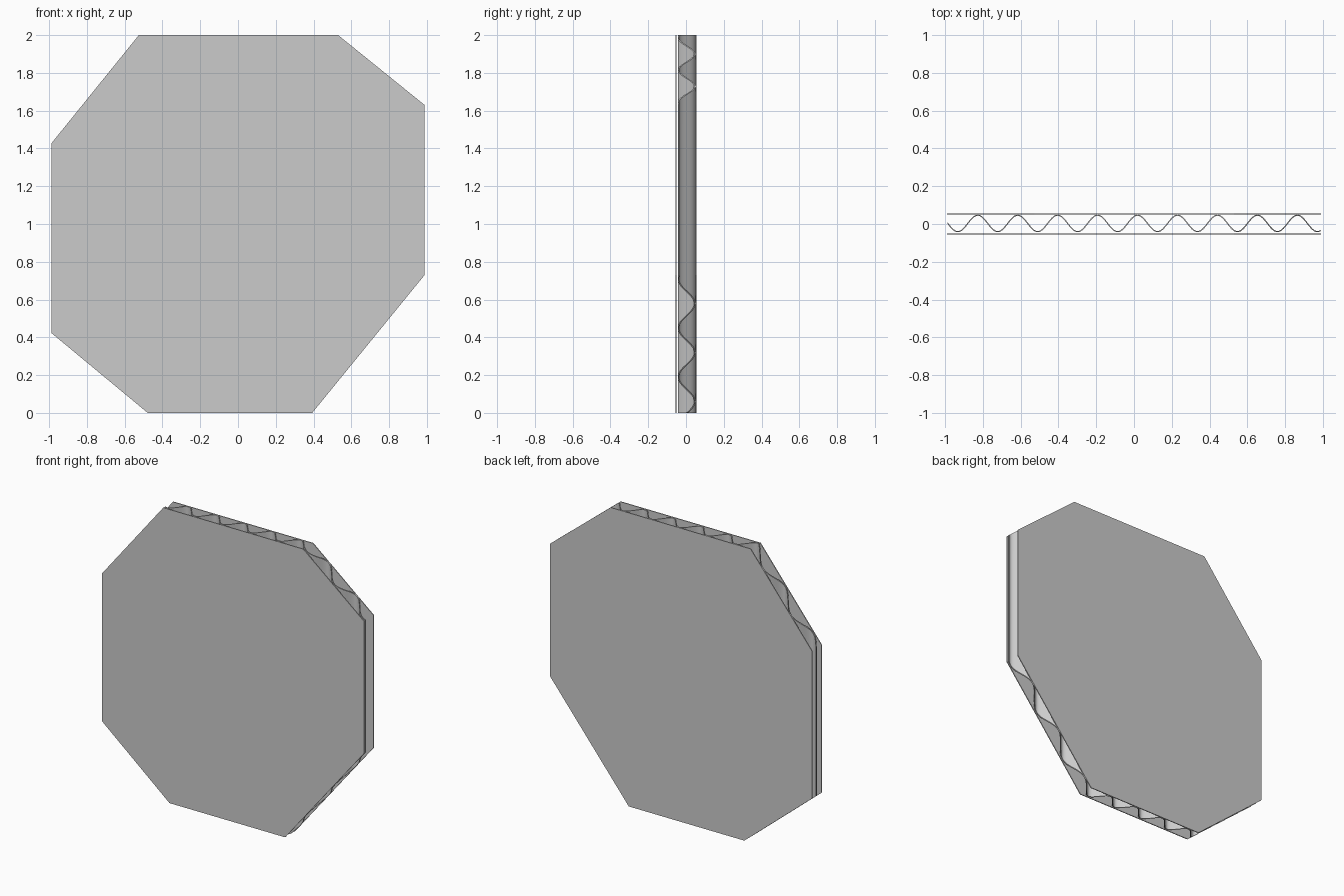
import bpy, bmesh, math

if "Cube" in bpy.data.objects:
    bpy.data.objects.remove(bpy.data.objects["Cube"])

# Eight-sided outline of the board (x, z)
OUT = [(-0.525, 2.0), (0.53, 2.0), (0.988, 1.63), (0.988, 0.73),
       (0.393, 0.0), (-0.478, 0.0), (-0.988, 0.423), (-0.988, 1.427)]
XMAX, HALF, T = 0.988, 0.055, 0.006
PERIOD, PEAK, AMP, MID = 0.2113, 0.019, 0.0435, 0.003


def finish(bm, name, smooth=False):
    bmesh.ops.recalc_face_normals(bm, faces=bm.faces)
    me = bpy.data.meshes.new(name)
    bm.to_mesh(me)
    bm.free()
    ob = bpy.data.objects.new(name, me)
    bpy.context.collection.objects.link(ob)
    if smooth:
        bpy.ops.object.select_all(action='DESELECT')
        ob.select_set(True)
        bpy.context.view_layer.objects.active = ob
        bpy.ops.object.shade_smooth_by_angle(angle=math.radians(40))
    return ob


def liner(name, y0, y1):
    bm = bmesh.new()
    f = bm.faces.new([bm.verts.new((x, y0, z)) for x, z in OUT])
    r = bmesh.ops.extrude_face_region(bm, geom=[f], use_keep_orig=True)
    for v in r['geom']:
        if isinstance(v, bmesh.types.BMVert):
            v.co.y = y1
    return finish(bm, name)


def interp(chain, x):
    for (x0, z0), (x1, z1) in zip(chain, chain[1:]):
        if x <= x1:
            return z0 + (z1 - z0) * (x - x0) / (x1 - x0)
    return chain[-1][1]


# Flat outer sheets
liner("front_sheet", -HALF, -HALF + T)
liner("back_sheet", HALF - T, HALF)

# Wavy core, its top and bottom trimmed to the outline
upper = [OUT[7], OUT[0], OUT[1], OUT[2]]
lower = [OUT[6], OUT[5], OUT[4], OUT[3]]
bm = bmesh.new()
rings = []
N = 260
k = 2 * math.pi / PERIOD
for i in range(N + 1):
    x = -XMAX + 2 * XMAX * i / N
    y = MID + AMP * math.cos(k * (x - PEAK))
    slope = -AMP * k * math.sin(k * (x - PEAK))
    n = math.hypot(1, slope)
    ring = []
    for s in (-1, 1):
        px = max(-XMAX, min(XMAX, x - s * slope / n * T / 2))
        py = y + s / n * T / 2
        pair = [bm.verts.new((px, py, interp(c, px))) for c in (lower, upper)]
        ring += pair if s < 0 else pair[::-1]
    rings.append(ring)
for a, b in zip(rings, rings[1:]):
    for j in range(4):
        m = (j + 1) % 4
        bm.faces.new((a[j], a[m], b[m], b[j]))
bm.faces.new(rings[0])
bm.faces.new(rings[-1][::-1])
finish(bm, "wavy_core", smooth=True)
